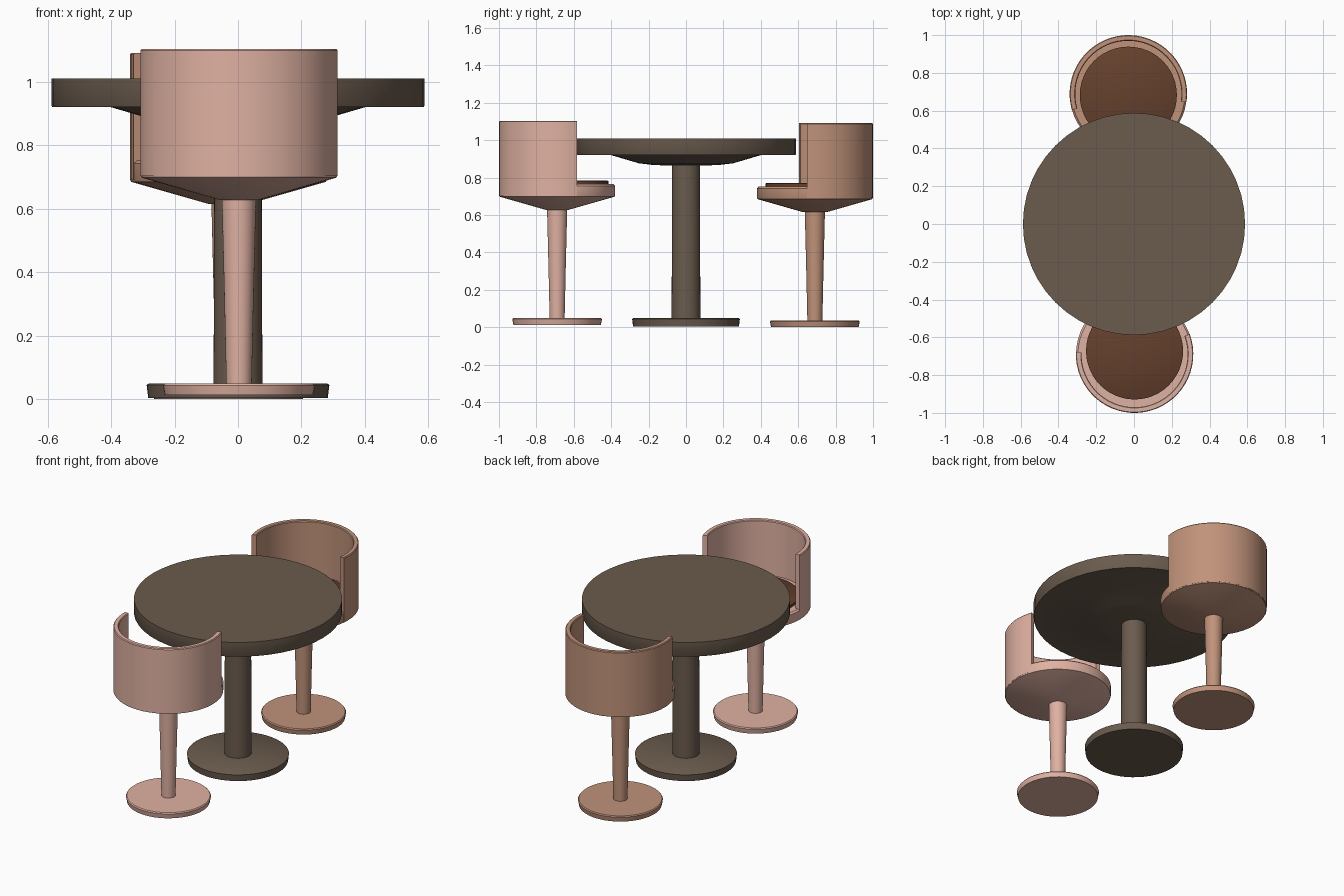
import bpy, bmesh, math

if "Cube" in bpy.data.objects:
    bpy.data.objects.remove(bpy.data.objects["Cube"])

SEG = 48


def material(name, rgb):
    m = bpy.data.materials.new(name)
    m.diffuse_color = (*rgb, 1)
    m.use_nodes = True
    m.node_tree.nodes["Principled BSDF"].inputs["Base Color"].default_value = m.diffuse_color
    return m


DARK = material("dark brown", (0.145, 0.105, 0.075))
PINK = material("pale pink", (0.74, 0.44, 0.36))
TAN = material("tan", (0.53, 0.29, 0.195))
CUSHION = material("cushion brown", (0.13, 0.052, 0.026))


def finish(bm, name, mat, loc):
    bmesh.ops.remove_doubles(bm, verts=bm.verts, dist=1e-5)
    bmesh.ops.recalc_face_normals(bm, faces=bm.faces)
    mesh = bpy.data.meshes.new(name)
    bm.to_mesh(mesh)
    bm.free()
    ob = bpy.data.objects.new(name, mesh)
    ob.location = loc
    mesh.materials.append(mat)
    bpy.context.collection.objects.link(ob)
    bpy.ops.object.select_all(action='DESELECT')
    ob.select_set(True)
    bpy.context.view_layer.objects.active = ob
    bpy.ops.object.shade_smooth_by_angle(angle=math.radians(35))
    return ob


def lathe(name, profile, mat, loc=(0, 0, 0)):
    """Solid of revolution from (radius, z) points, capped at both ends."""
    bm = bmesh.new()
    rings = [[bm.verts.new((r * math.cos(2 * math.pi * i / SEG),
                            r * math.sin(2 * math.pi * i / SEG), z))
              for i in range(SEG)] for r, z in profile]
    for a, b in zip(rings, rings[1:]):
        for i in range(SEG):
            j = (i + 1) % SEG
            bm.faces.new((a[i], a[j], b[j], b[i]))
    bm.faces.new(rings[0])
    bm.faces.new(rings[-1])
    return finish(bm, name, mat, loc)


def arc_wall(name, section, start, end, mat, loc):
    """Sweep a closed (radius, z) section along an arc given in degrees."""
    bm = bmesh.new()
    n = 32
    rings = []
    for i in range(n + 1):
        t = math.radians(start + (end - start) * i / n)
        rings.append([bm.verts.new((r * math.cos(t), r * math.sin(t), z))
                      for r, z in section])
    m = len(section)
    for a, b in zip(rings, rings[1:]):
        for k in range(m):
            bm.faces.new((a[k], a[(k + 1) % m], b[(k + 1) % m], b[k]))
    bm.faces.new(rings[0])
    bm.faces.new(rings[-1])
    return finish(bm, name, mat, loc)


# table
lathe("table_base", [(0.283, 0.004), (0.288, 0.045), (0.28, 0.05)], DARK)
lathe("table_column", [(0.077, 0.045), (0.074, 0.88)], DARK)
lathe("table_top", [(0.10, 0.865), (0.17, 0.867), (0.25, 0.876), (0.40, 0.92),
                    (0.585, 0.92), (0.588, 0.925), (0.588, 1.01)], DARK)


def chair(prefix, loc, cushion_y, start, end, mat):
    # pedestal
    lathe(prefix + "_base", [(0.234, 0.0), (0.24, 0.03), (0.235, 0.036)], mat, loc)
    lathe(prefix + "_column", [(0.040, 0.03), (0.046, 0.3), (0.054, 0.625)], mat, loc)
    # seat shell with conical underside
    lathe(prefix + "_seat", [(0.062, 0.615), (0.307, 0.685), (0.31, 0.692),
                             (0.31, 0.743), (0.30, 0.752)], mat, loc)
    # wraparound back
    arc_wall(prefix + "_back", [(0.281, 0.70), (0.311, 0.69), (0.311, 1.086),
                                (0.307, 1.091), (0.285, 1.091), (0.281, 1.086)],
             start, end, mat, loc)
    # round cushion, set slightly toward the table
    lathe(prefix + "_cushion", [(0.257, 0.745), (0.257, 0.768), (0.252, 0.771)],
          CUSHION, (loc[0], cushion_y, loc[2]))


chair("front_chair", (0.003, -0.689, 0.013), -0.672, 178, 380, PINK)
chair("back_chair", (-0.03, 0.689, 0.0), 0.682, -8, 196, TAN)
